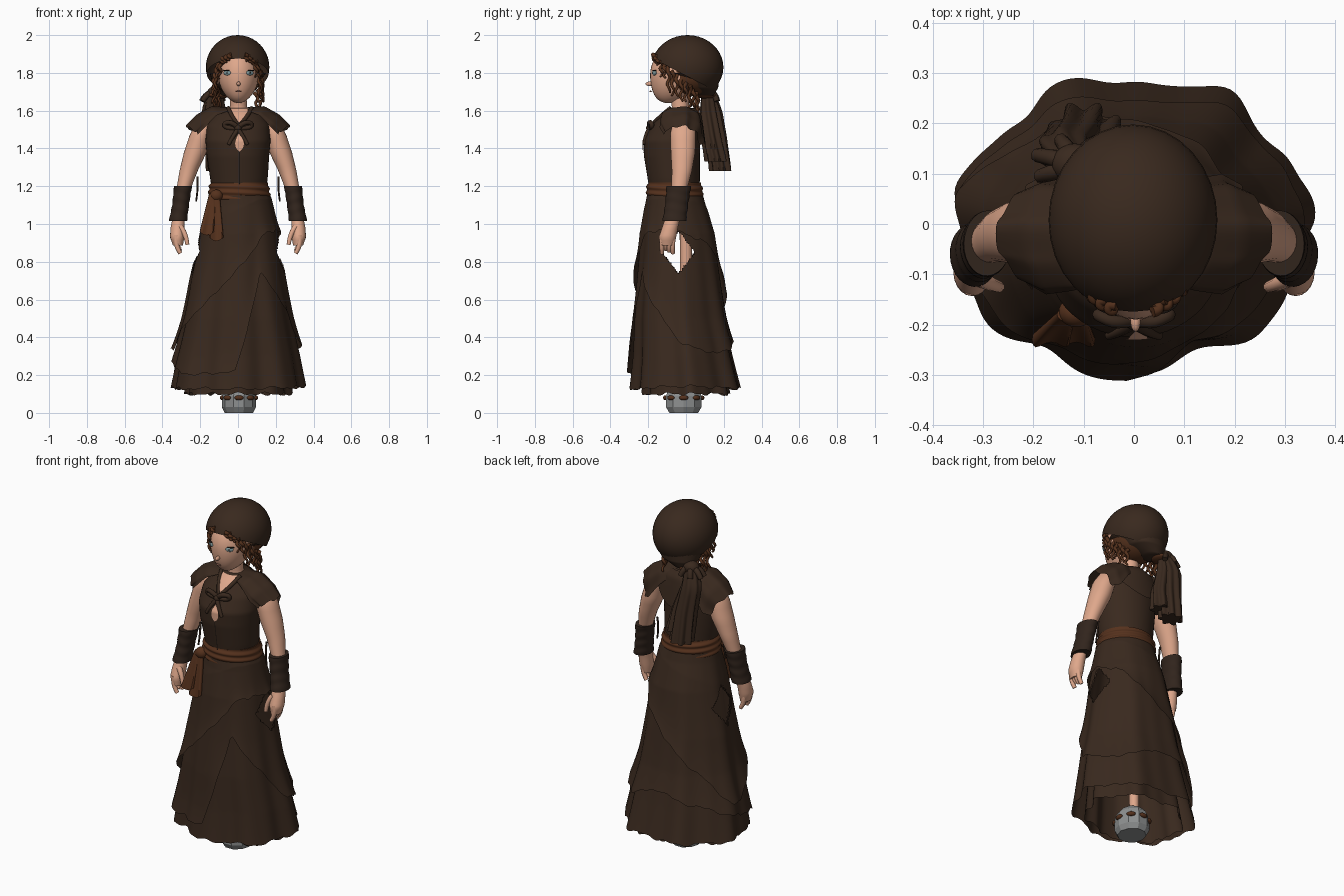
import bpy, bmesh, math, random
from math import sin, cos, pi, tau, sqrt, radians
from mathutils import Vector

random.seed(4)
cube = bpy.data.objects.get("Cube")
if cube:
    bpy.data.objects.remove(cube)


def material(name, *rgb):
    m = bpy.data.materials.new(name)
    m.use_nodes = True
    m.diffuse_color = (*rgb, 1)
    m.node_tree.nodes["Principled BSDF"].inputs["Base Color"].default_value = (*rgb, 1)
    return m


CLOTH = material("dark brown cloth", .041, .022, .013)
LEATHER = material("cuff leather", .031, .018, .012)
RUST = material("rust cloth", .092, .031, .012)
SKIN = material("skin", .74, .39, .26)
HAIR = material("auburn hair", .090, .031, .012)
STONE = material("grey stone", .27, .28, .28)
TEAL = material("teal eye", .22, .33, .34)
BLACK = material("lash black", .012, .008, .006)
LIP = material("lip", .52, .23, .16)


def finish(bm, name, mat, angle=50):
    bmesh.ops.recalc_face_normals(bm, faces=bm.faces)
    me = bpy.data.meshes.new(name)
    bm.to_mesh(me)
    bm.free()
    me.materials.append(mat)
    ob = bpy.data.objects.new(name, me)
    bpy.context.collection.objects.link(ob)
    if angle:
        bpy.ops.object.select_all(action='DESELECT')
        ob.select_set(True)
        bpy.context.view_layer.objects.active = ob
        bpy.ops.object.shade_smooth_by_angle(angle=radians(angle))
    return ob


def sheet(name, fn, nu, nv, mat, closed=True, caps=False, cut=None, angle=50):
    """Grid surface from fn(u, v); closed joins the u direction."""
    bm = bmesh.new()
    cols = nu if closed else nu + 1
    rows = [[bm.verts.new(fn(i / nu, j / nv)) for i in range(cols)] for j in range(nv + 1)]
    for a, b in zip(rows, rows[1:]):
        for i in range(nu):
            k = (i + 1) % cols
            bm.faces.new((a[i], a[k], b[k], b[i]))
    if caps:
        bm.faces.new(rows[0])
        bm.faces.new(rows[-1])
    if cut:
        gone = [f for f in bm.faces if cut(f.calc_center_median())]
        bmesh.ops.delete(bm, geom=gone, context='FACES')
    return finish(bm, name, mat, angle)


def interp(table, t):
    """Read a table of (key, values...) sorted by key."""
    for a, b in zip(table, table[1:]):
        if t <= b[0]:
            k = min(max((t - a[0]) / (b[0] - a[0]), 0), 1)
            return [p + (q - p) * k for p, q in zip(a[1:], b[1:])]
    return list(table[-1][1:])


def loft(name, rings, mat, side=1, seg=32, rows=24, ripple=None, angle=50):
    """Stack of ellipses; each ring is (z, centre x, centre y, radius x, radius y)."""
    lo, hi = rings[0][0], rings[-1][0]

    def point(u, v):
        z = lo + (hi - lo) * v
        cx, cy, rx, ry = interp(rings, z)
        k = 1 + (ripple(u * tau, v) if ripple else 0)
        return Vector((side * (cx + rx * k * cos(u * tau)), cy + ry * k * sin(u * tau), z))
    return sheet(name, point, seg, rows, mat, caps=True, angle=angle)


def ball(name, loc, size, mat, turn=0, shape=None, planes=()):
    bm = bmesh.new()
    bmesh.ops.create_uvsphere(bm, u_segments=32, v_segments=20, radius=1)
    for v in bm.verts:
        p = Vector((v.co.x * size[0], v.co.y * size[1], v.co.z * size[2]))
        if shape:
            shape(p)
        v.co = Vector((p.x * cos(turn) - p.y * sin(turn), p.x * sin(turn) + p.y * cos(turn), p.z)) + Vector(loc)
    for co, no in planes:
        bmesh.ops.bisect_plane(bm, geom=bm.verts[:] + bm.edges[:] + bm.faces[:],
                               plane_co=co, plane_no=no, clear_inner=True)
    return finish(bm, name, mat)


def strand(name, points, radius, mat, tip=.3):
    cu = bpy.data.curves.new(name, 'CURVE')
    cu.dimensions = '3D'
    cu.bevel_depth, cu.bevel_resolution, cu.resolution_u = radius, 2, 4
    cu.use_fill_caps = True
    sp = cu.splines.new('NURBS')
    sp.points.add(len(points) - 1)
    for i, (p, c) in enumerate(zip(sp.points, points)):
        p.co = (*c, 1)
        p.radius = 1 + (tip - 1) * i / (len(points) - 1)
    sp.order_u, sp.use_endpoint_u = 3, True
    cu.materials.append(mat)
    ob = bpy.data.objects.new(name, cu)
    bpy.context.collection.objects.link(ob)
    return ob


# Stone foot ball, studs and inner leg
loft("base_stone", [(0, .005, -.012, .075, .08), (.03, .005, -.012, .09, .098), (.11, .005, -.012, .09, .098),
                    (.15, .005, -.012, .055, .06)], STONE, seg=10, rows=5, angle=0)
for i in range(8):
    a = tau * i / 8 + pi / 4
    ball("base_stud", (.005 + .088 * cos(a), -.012 + .096 * sin(a), .08), (.024, .013, .013), RUST, a + pi / 2)
loft("inner_leg", [(.13, 0, 0, .025, .025), (1.1, 0, 0, .035, .035)], SKIN, seg=16, rows=2)

# Skirt layers, each with its own slanting hem
SKIRT = [(.08, 0, .005, .346, .288), (.3, 0, -.012, .313, .257), (.5, 0, -.03, .274, .235), (.7, 0, -.035, .243, .213),
         (.95, .008, -.045, .198, .185), (1.1, .008, -.055, .165, .15), (1.2, .005, -.06, .145, .138)]


def skirt_layer(name, hem, gap, flare, scale=1.0, top=1.19):
    def point(u, v):
        deg = u * 360 - 180
        a = radians(deg)
        end = interp(hem, deg)[0] + .006 * sin(11 * a) + .004 * sin(23 * a)
        z = top + (end - top) * v
        cx, cy, rx, ry = interp(SKIRT, z)
        fold = cos(7 * (a - 1.95)) + .35 * sin(13 * a + 1)
        low = 1 - z / 1.2
        d = gap * min(1, v * 4) + flare * low * v ** 5 + .017 * fold * low ** 1.2
        return Vector((cx + (rx * scale + d) * cos(a), cy + (ry * scale + d) * sin(a), z))

    def pocket(c):
        return abs(c.x) > .12 and abs(c.y + .04) / .09 + abs(c.z - .85) / .115 < 1
    return sheet(name, point, 160, 64, CLOTH, cut=pocket)


skirt_layer("petticoat", [(-180, .1), (180, .1)], 0, 0, .8, .6)
skirt_layer("skirt_under", [(-180, .13), (-90, .125), (0, .14), (60, .13), (180, .13)], 0, .01)
skirt_layer("skirt_middle", [(-180, .25), (-130, .2), (-92, .22), (-78, .5), (-62, .74), (-35, .58), (0, .36),
                             (40, .31), (90, .4), (135, .33), (180, .25)], .007, .028)
skirt_layer("skirt_outer", [(-180, .33), (-150, .46), (-110, .66), (-90, .76), (-72, .86), (-50, .96), (0, .96),
                            (45, .9), (90, .7), (135, .5), (165, .34), (180, .33)], .013, .045)

# Bodice with skin showing at the neckline and keyhole
BODICE = [(1.17, .005, -.06, .142, .132), (1.24, .005, -.065, .152, .138), (1.36, 0, -.075, .165, .148),
          (1.44, 0, -.075, .172, .15), (1.52, 0, -.055, .165, .128), (1.58, .005, -.03, .125, .1),
          (1.615, .01, -.022, .068, .068)]
loft("bodice", BODICE, CLOTH, seg=48, rows=40)


def chest_patch(name, lo, hi, width, mat, off=.006):
    def point(u, v):
        z = lo + (hi - lo) * v
        x = .008 + (2 * u - 1) * width(v)
        cx, cy, rx, ry = interp(BODICE, z)
        return Vector((x, cy - ry * sqrt(max(0, 1 - ((x - cx) / rx) ** 2)) - off, z))
    return sheet(name, point, 10, 12, mat, closed=False)


chest_patch("neckline_skin", 1.52, 1.612, lambda v: .003 + .058 * v, SKIN)
chest_patch("keyhole_skin", 1.385, 1.48, lambda v: .003 + .02 * sin(pi * v ** .8), SKIN)
chest_patch("bodice_seam", 1.2, 1.385, lambda v: .002, BLACK, .003)
for s in (-1, 1):
    strand("bow_loop", [(0, -.188, 1.51), (s * .03, -.2, 1.54), (s * .075, -.18, 1.535), (s * .065, -.18, 1.505),
                        (0, -.188, 1.505)], .014, CLOTH, .8)
    strand("bow_end", [(0, -.195, 1.5), (s * .025, -.215, 1.47), (s * .05, -.222, 1.42)], .013, CLOTH, .7)
    strand("collar_edge", [(.01 + s * .062, -.08, 1.615), (.01 + s * .045, -.14, 1.57), (.005, -.185, 1.52)],
           .011, CLOTH, .9)
ball("bow_knot", (0, -.195, 1.508), (.018, .016, .018), CLOTH)


# Mantle hanging in a shallow point over the back
def mantle(u, v):
    a = pi * (.02 + .96 * u)
    z = 1.612 - v * (.05 + .15 * sin(a) ** 2)
    cx, cy, rx, ry = interp(BODICE, z)
    d = .008 + .022 * v
    return Vector((cx + (rx + d) * cos(a), cy + (ry + d) * sin(a), z))


sheet("back_mantle", mantle, 36, 14, CLOTH, closed=False)

# Cap sleeves, arms, cuffs and hands
ARM = [(1.19, .287, -.035, .038, .042), (1.28, .262, -.022, .048, .053), (1.38, .226, -.016, .06, .065),
       (1.48, .195, -.016, .058, .068), (1.56, .16, -.012, .038, .05)]
CUFF = [(1.015, .318, -.062, .046, .06), (1.1, .304, -.05, .044, .06), (1.2, .291, -.038, .045, .062)]
HAND = [(.885, .318, -.1, .026, .036), (.93, .322, -.098, .038, .046), (.98, .32, -.085, .037, .042),
        (1.05, .312, -.065, .031, .038)]
CAP = [(0, .05, 1.618, .08, .03), (.4, .14, 1.622, .11, .08), (.75, .22, 1.575, .118, .105),
       (1, .275, 1.518, .095, .075)]
for s in (-1, 1):
    def cap(u, v):
        a = pi * u
        out, top, deep, drop = interp(CAP, v)
        wave = .006 * sin(u * 26) * v
        return Vector((s * (out - .06 * v * cos(a) ** 2), -.022 - deep * cos(a) + wave,
                       top - drop * (1 - sin(a)) * (1 - .4 * cos(a)) + wave))
    sheet("cap_sleeve", cap, 28, 16, CLOTH, closed=False)
    loft("arm", ARM, SKIN, s, 24, 16)
    loft("cuff", CUFF, LEATHER, s, 28, 20,
         ripple=lambda a, v: .025 * sin(v * 22 + sin(2 * a)) + .05 * abs(2 * v - 1))
    loft("hand", HAND, SKIN, s, 20, 12)
    for k in range(4):
        y = -.07 - .019 * k
        strand("finger", [(s * .325, y, .94), (s * .335, y - .002, .89), (s * .305, y, .845 + .01 * (k % 3))],
               .016, SKIN, .7)
    strand("thumb", [(s * .305, -.11, .985), (s * .275, -.125, .95), (s * .268, -.125, .89)], .016, SKIN, .7)
    strand("cuff_cord", [(s * .215, -.04, 1.25), (s * .21, -.05, 1.19), (s * .222, -.05, 1.12)], .006, LEATHER, .8)

# Sash, knot and hanging ends
loft("sash", [(1.12, .008, -.058, .166, .15), (1.17, .006, -.06, .162, .15), (1.22, .005, -.062, .156, .145)],
     RUST, seg=48, rows=20, ripple=lambda a, v: .025 * sin(v * 19 + 1.5 * sin(a + 1)) - .04 * abs(2 * v - 1) ** 4)
ball("sash_knot", (-.115, -.175, 1.15), (.035, .03, .032), RUST)
for x, length, lean in ((-.135, .21, -.03), (-.115, .24, 0)):
    def end(u, v):
        w = .018 + .02 * v
        a = u * tau
        return Vector((x + lean * v + w * cos(a), -.18 - .05 * v + .013 * sin(a) + .008 * sin(3 * a) * v,
                       1.16 - length * v + .01 * cos(2 * a) * v))
    sheet("sash_end", end, 20, 10, RUST, caps=True)

# Neck and head
loft("neck", [(1.55, .005, -.03, .06, .055), (1.62, .003, -.03, .045, .045), (1.72, 0, -.035, .043, .05)], SKIN)


def jaw(p):
    if p.z < 0:
        t = (p.z / .15) ** 2
        p.x *= 1 - .15 * t
        p.y = p.y * (1 - .05 * t) - .04 * t


HEAD = Vector((.003, -.055, 1.79))
ball("head", HEAD, (.108, .135, .15), SKIN, shape=jaw)
ball("nose", (.003, -.192, 1.742), (.010, .022, .012), SKIN)
ball("lips", (.003, -.187, 1.702), (.016, .006, .004), LIP)
for s in (-1, 1):
    spot = HEAD + Vector((s * .06, -.113, .01))
    ball("eye", spot, (.022, .007, .013), TEAL, s * .5)
    ball("pupil", spot + Vector((0, -.005, 0)), (.005, .004, .007), BLACK, s * .5)
    ball("lash", spot + Vector((s * .006, .001, .013)), (.02, .007, .003), BLACK, s * .5)
    ball("ear", (s * .108, -.04, 1.775), (.014, .024, .034), SKIN)

# Hair mass and curls round the face
ball("hair_back", (0, .01, 1.785), (.128, .14, .11), HAIR, planes=[((0, -.045, 1.78), (0, 1, .15))])
for s in (-1, 1):
    for k in range(13):
        a = radians(20 + k * 9)
        x, y = s * .122 * sin(a), -.03 - .146 * cos(a)
        z = 1.905 - .13 * (1 - cos(a))
        drop = (.035 if k < 3 else .075 if k < 5 else .12) * random.uniform(.8, 1.15)
        ph = random.uniform(0, tau)
        strand("curl", [(x + .009 * cos(ph + i * 1.4) + s * .001 * i, y + .009 * sin(ph + i * 1.4), z - drop * i / 8)
                        for i in range(9)], .011, HAIR, .5)

# Head scarf, knot and pleated tail
ball("head_scarf", (-.002, .008, 1.83), (.168, .19, .17), CLOTH, planes=[((0, 0, 1.785), (0, .52, 1))])
loft("scarf_nape", [(1.68, -.05, .095, .05, .05), (1.72, -.02, .08, .11, .09), (1.8, 0, .03, .15, .15)], CLOTH)
ball("scarf_knot", (-.118, .12, 1.695), (.045, .04, .035), CLOTH)
ball("scarf_band", (-.10, .105, 1.682), (.058, .052, .018), RUST, .6)
for k in range(4):
    a = radians(60 + 50 * k)
    strand("knot_fold", [(-.118, .12, 1.69), (-.118 + .045 * cos(a), .12 + .035 * sin(a), 1.705),
                         (-.118 + .08 * cos(a), .12 + .05 * sin(a), 1.65)], .02, CLOTH, .7)
for dx, dy, low in ((-.015, .012, 1.28), (.022, -.012, 1.33)):
    loft("scarf_tail", [(low, -.085 + dx, .172 + dy, .06, .052), (1.45, -.1 + dx, .15 + dy, .056, .05),
                        (1.6, -.132 + dx / 2, .132 + dy, .052, .044), (1.71, -.12, .115, .036, .032)],
         CLOTH, seg=56, rows=14, ripple=lambda a, v: .2 * (1 - v) ** .5 * sin(7 * a + 3 * v))
